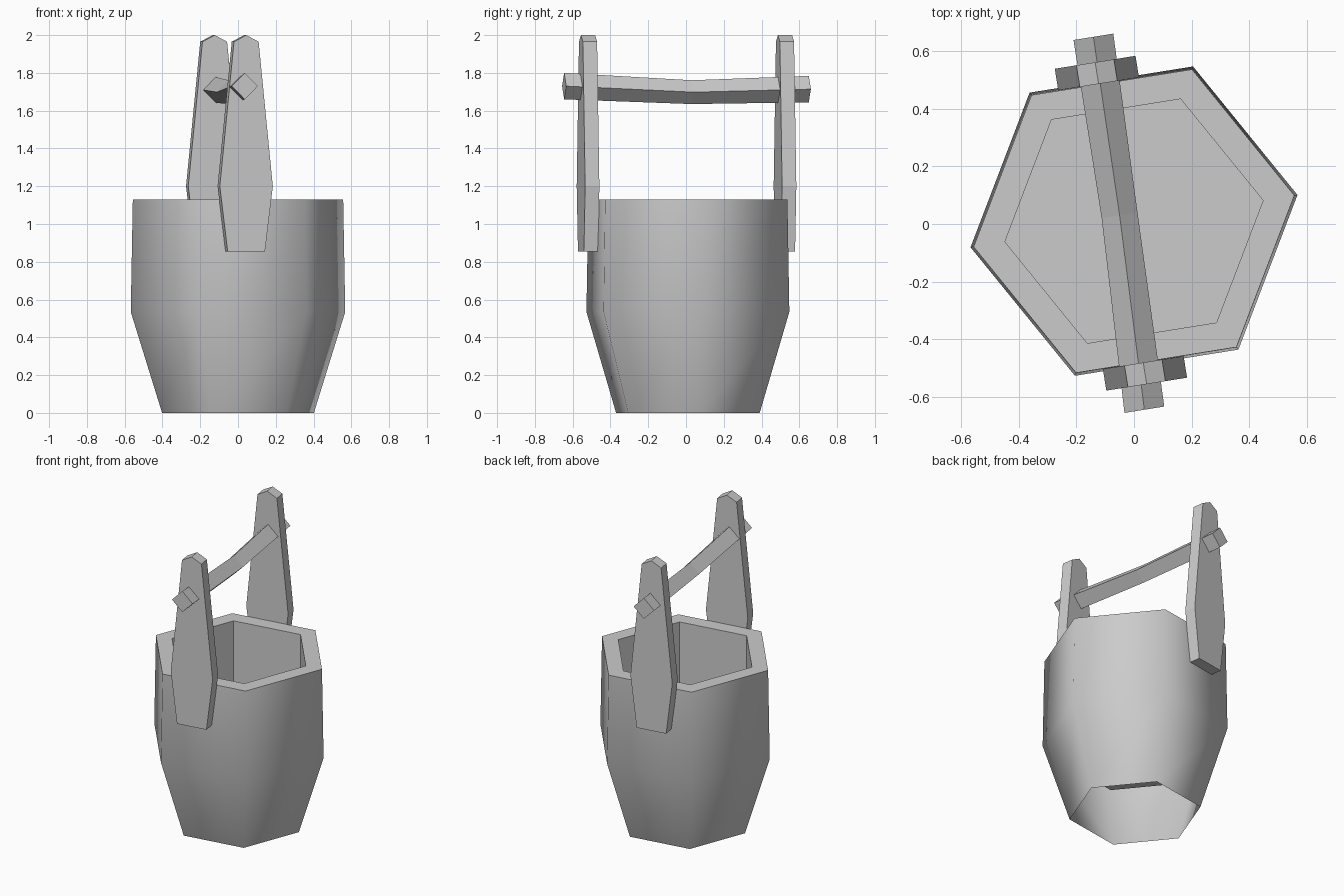
import bpy
import bmesh
import math
from mathutils import Vector, Matrix

if "Cube" in bpy.data.objects:
    bpy.data.objects.remove(bpy.data.objects["Cube"])

grey = bpy.data.materials.new("plain grey")
grey.use_nodes = True
grey.diffuse_color = (0.6, 0.6, 0.6, 1)
grey.node_tree.nodes["Principled BSDF"].inputs["Base Color"].default_value = grey.diffuse_color

YAW = math.radians(9.1)
CENTRE = Vector((0, 0.01, 0))
FRAME = Matrix.Translation(CENTRE) @ Matrix.Rotation(YAW, 4, "Z")


def finish(name, bm):
    mesh = bpy.data.meshes.new(name)
    bm.to_mesh(mesh)
    bm.free()
    mesh.materials.append(grey)
    obj = bpy.data.objects.new(name, mesh)
    bpy.context.collection.objects.link(obj)
    return obj


def bridge(bm, lower, upper):
    n = len(lower)
    return [bm.faces.new((lower[i], lower[(i + 1) % n], upper[(i + 1) % n], upper[i]))
            for i in range(n)]


# Bucket: six-sided shell, open underneath, with a raised inner floor
bm = bmesh.new()
profile = [(0.407, 0), (0.575, 0.535), (0.564, 1.13), (0.454, 1.13), (0.454, 0.41)]
rings = []
for radius, z in profile:
    rings.append([bm.verts.new((radius * math.cos(k * math.pi / 3),
                                radius * math.sin(k * math.pi / 3), z)) for k in range(6)])
for level in range(len(rings) - 1):
    for face in bridge(bm, rings[level], rings[level + 1]):
        face.smooth = level < 2          # smooth staves, flat rim and inside
bm.faces.new(rings[-1])
for edge in bm.edges:
    if any(not f.smooth for f in edge.link_faces):
        edge.smooth = False
bm.transform(FRAME)
finish("bucket", bm)

# Posts: tapered boards with a pointed top, one on each side
half_outline = [(0.10, 0.855), (0.142, 1.2), (0.066, 1.965)]
outline = half_outline + [(0, 2.0)] + [(-x, z) for x, z in reversed(half_outline)]
for name, side in (("front_post", -1), ("back_post", 1)):
    bm = bmesh.new()
    front, back = [[bm.verts.new((x - 0.046, side * 0.528 + dy, z)) for x, z in outline]
                   for dy in (-0.038, 0.038)]
    bridge(bm, front, back)
    bm.faces.new(front)
    bm.faces.new(back[::-1])
    bmesh.ops.recalc_face_normals(bm, faces=bm.faces)
    bm.transform(FRAME)
    finish(name, bm)

# Handle: square bar set on its corner, sagging at the middle
bm = bmesh.new()
path = [((0.036, -0.645, 1.73), 0.07),
        ((-0.05, 0.03, 1.698), 0.063),
        ((-0.141, 0.65, 1.714), 0.07)]
across = Vector((math.cos(YAW), math.sin(YAW), 0))
up = Vector((0, 0, 1))
loops = []
for point, half in path:
    loops.append([bm.verts.new(Vector(point) + half * d) for d in (across, up, -across, -up)])
for a, b in zip(loops, loops[1:]):
    bridge(bm, a, b)
bm.faces.new(loops[0])
bm.faces.new(loops[-1][::-1])
bmesh.ops.recalc_face_normals(bm, faces=bm.faces)
finish("handle_bar", bm)
